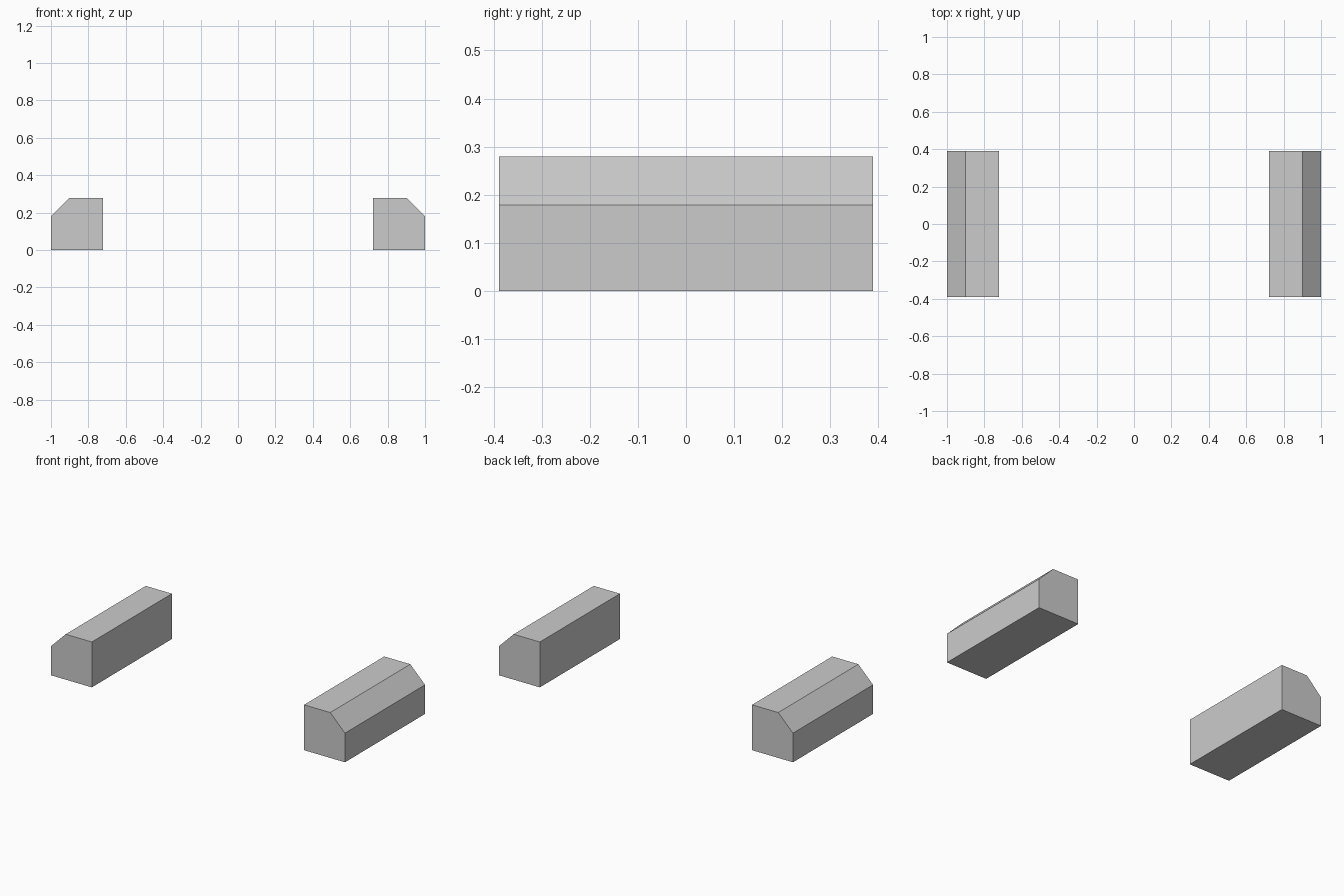
import bpy, bmesh

if "Cube" in bpy.data.objects:
    bpy.data.objects.remove(bpy.data.objects["Cube"])

HALF_LENGTH = 0.389
# Cross-section in x, z: square bar with a chamfered outer top edge
PROFILE = [(0.722, 0), (1, 0), (1, 0.179), (0.9, 0.279), (0.722, 0.279)]


def chamfered_bar(name, side):
    bm = bmesh.new()
    face = bm.faces.new([bm.verts.new((side * x, -HALF_LENGTH, z)) for x, z in PROFILE])
    # Extrude the end profile along the bar's length
    ext = bmesh.ops.extrude_face_region(bm, geom=[face], use_keep_orig=True)
    verts = [g for g in ext["geom"] if isinstance(g, bmesh.types.BMVert)]
    bmesh.ops.translate(bm, verts=verts, vec=(0, 2 * HALF_LENGTH, 0))
    bmesh.ops.recalc_face_normals(bm, faces=bm.faces)
    mesh = bpy.data.meshes.new(name)
    bm.to_mesh(mesh)
    bm.free()
    obj = bpy.data.objects.new(name, mesh)
    bpy.context.collection.objects.link(obj)


# Left and right mirrored bars
chamfered_bar("left_bar", -1)
chamfered_bar("right_bar", 1)
